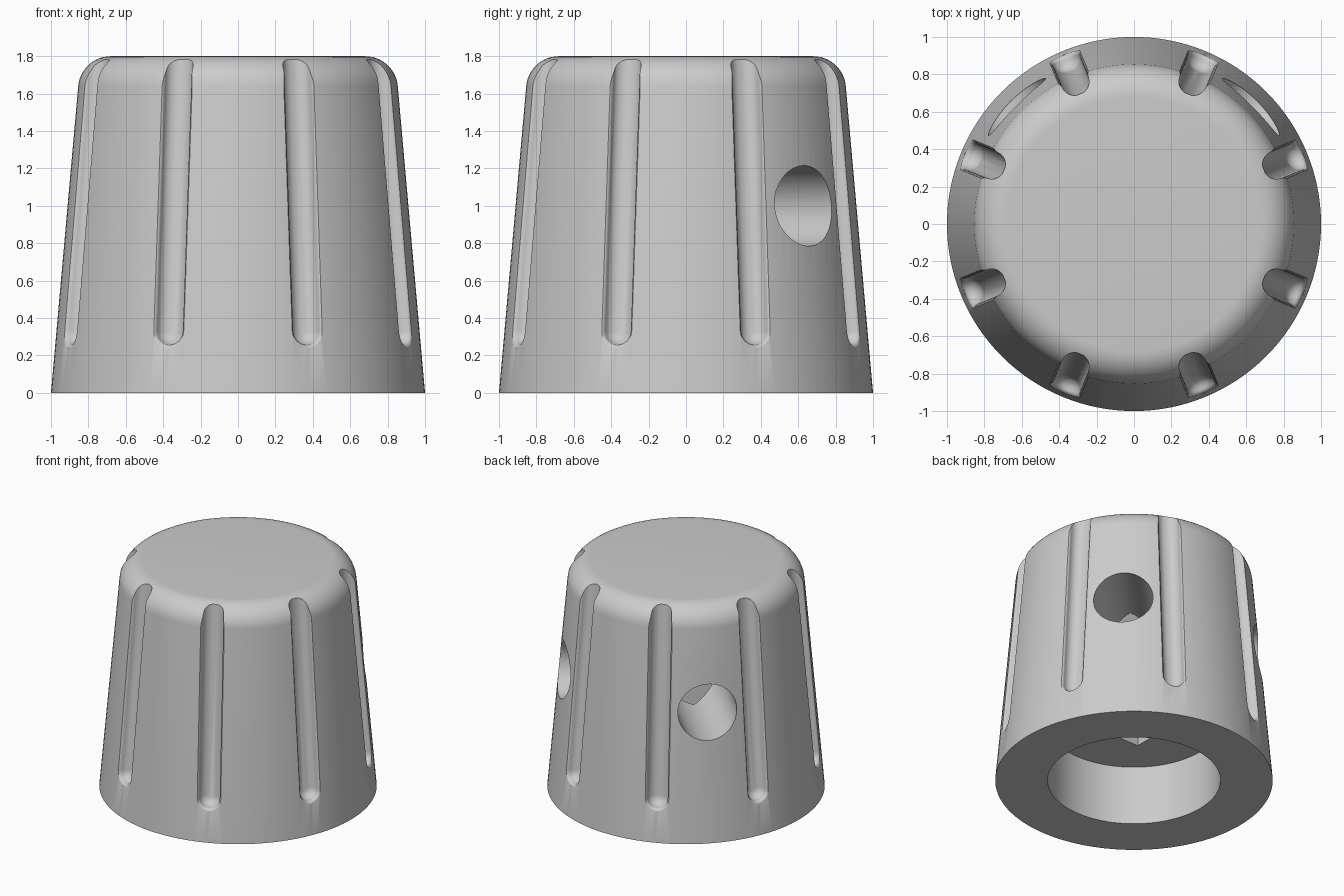
import bpy
import bmesh
import math
from mathutils import Matrix, Vector

cube = bpy.data.objects.get("Cube")
if cube:
    bpy.data.objects.remove(cube, do_unlink=True)

# Single plain colour
grey = bpy.data.materials.new("plain_grey")
GREY = (0.6, 0.6, 0.6, 1.0)
grey.diffuse_color = GREY
grey.use_nodes = True
grey.node_tree.nodes["Principled BSDF"].inputs["Base Color"].default_value = GREY

HEIGHT = 1.8
FILLET = 0.175
TAPER = math.radians(5.1)


def make_object(name, bm):
    bmesh.ops.recalc_face_normals(bm, faces=bm.faces)
    mesh = bpy.data.meshes.new(name)
    bm.to_mesh(mesh)
    bm.free()
    mesh.materials.append(grey)
    obj = bpy.data.objects.new(name, mesh)
    bpy.context.collection.objects.link(obj)
    return obj


def bridge_stack(bm, loops):
    """Skin a stack of closed loops and cap both ends."""
    rings = [[bm.verts.new(p) for p in loop] for loop in loops]
    for low, high in zip(rings, rings[1:]):
        for i in range(len(low)):
            j = (i + 1) % len(low)
            bm.faces.new((low[i], low[j], high[j], high[i]))
    bm.faces.new(rings[0][::-1])
    bm.faces.new(rings[-1])


def circle(radius, z, count=128):
    step = math.tau / count
    return [Vector((radius * math.cos(i * step), radius * math.sin(i * step), z))
            for i in range(count)]


# Knob body: tapered wall with a rounded top edge
bm = bmesh.new()
profile = [(1.0, 0.0)]
for i in range(13):
    a = TAPER + (math.pi / 2 - TAPER) * i / 12
    profile.append((0.68 + FILLET * math.cos(a), HEIGHT - FILLET + FILLET * math.sin(a)))
bridge_stack(bm, [circle(r, z) for r, z in profile])
knob = make_object("knob_body", bm)


# Finger grooves: stacked stadium outlines, round inside and flared at the lip
def stadium(half_width, start, end, count=12):
    points = []
    for centre, turn in ((end, 0.0), (start, math.pi)):
        for i in range(count + 1):
            a = turn + math.pi * i / count
            points.append((centre + half_width * math.sin(a), half_width * math.cos(a)))
    return points


WIDTH, DEPTH, LIP = 0.075, 0.065, 0.025
section = []
for i in range(1, 7):
    b = math.radians(15 * i)
    section.append((WIDTH * math.sin(b), -LIP - DEPTH * math.cos(b)))
for i in range(1, 5):
    a = math.radians(20 * i)
    section.append((WIDTH + LIP * (1 - math.cos(a)), -LIP + LIP * math.sin(a)))
section.append((0.13, 0.1))

bm = bmesh.new()
for k in range(8):
    azimuth = math.radians(22.5 + 45 * k)
    out = Vector((math.cos(azimuth), math.sin(azimuth), 0))
    side = Vector((-math.sin(azimuth), math.cos(azimuth), 0))
    up = Vector((0, 0, 1))
    normal = out * math.cos(TAPER) + up * math.sin(TAPER)
    along = up * math.cos(TAPER) - out * math.sin(TAPER)
    bridge_stack(bm, [[out + along * u + side * v + normal * d
                       for u, v in stadium(w, 0.335, 2.1)] for w, d in section])
cutters = [make_object("groove_cutter", bm)]

# Round socket in the underside
bm = bmesh.new()
bridge_stack(bm, [circle(0.623, -0.2, 96), circle(0.623, 0.47, 96)])
cutters.append(make_object("socket_cutter", bm))

# Square shaft bore above the socket
bm = bmesh.new()
bridge_stack(bm, [[Vector((x * 0.22, y * 0.22, z))
                   for x, y in ((-1, -1), (1, -1), (1, 1), (-1, 1))]
                  for z in (0.2, 1.58)])
cutters.append(make_object("bore_cutter", bm))

# Two set screw holes running from the back corners into the bore
for degrees in (45, 135):
    bm = bmesh.new()
    bridge_stack(bm, [circle(0.215, 0.0, 64), circle(0.215, 1.3, 64)])
    turn = (Matrix.Translation((0, 0, 1.0))
            @ Matrix.Rotation(math.radians(degrees), 4, "Z")
            @ Matrix.Rotation(math.pi / 2, 4, "Y"))
    bm.transform(turn)
    cutters.append(make_object("screw_hole_cutter", bm))

# Cut everything out of the body
bpy.ops.object.select_all(action="DESELECT")
bpy.context.view_layer.objects.active = knob
knob.select_set(True)
for cutter in cutters:
    cutter.hide_render = True
    mod = knob.modifiers.new("cut", "BOOLEAN")
    mod.operation = "DIFFERENCE"
    mod.solver = "EXACT"
    mod.object = cutter
    bpy.ops.object.modifier_apply(modifier=mod.name)
for cutter in cutters:
    bpy.data.objects.remove(cutter, do_unlink=True)

bpy.ops.object.shade_smooth_by_angle(angle=math.radians(32))
